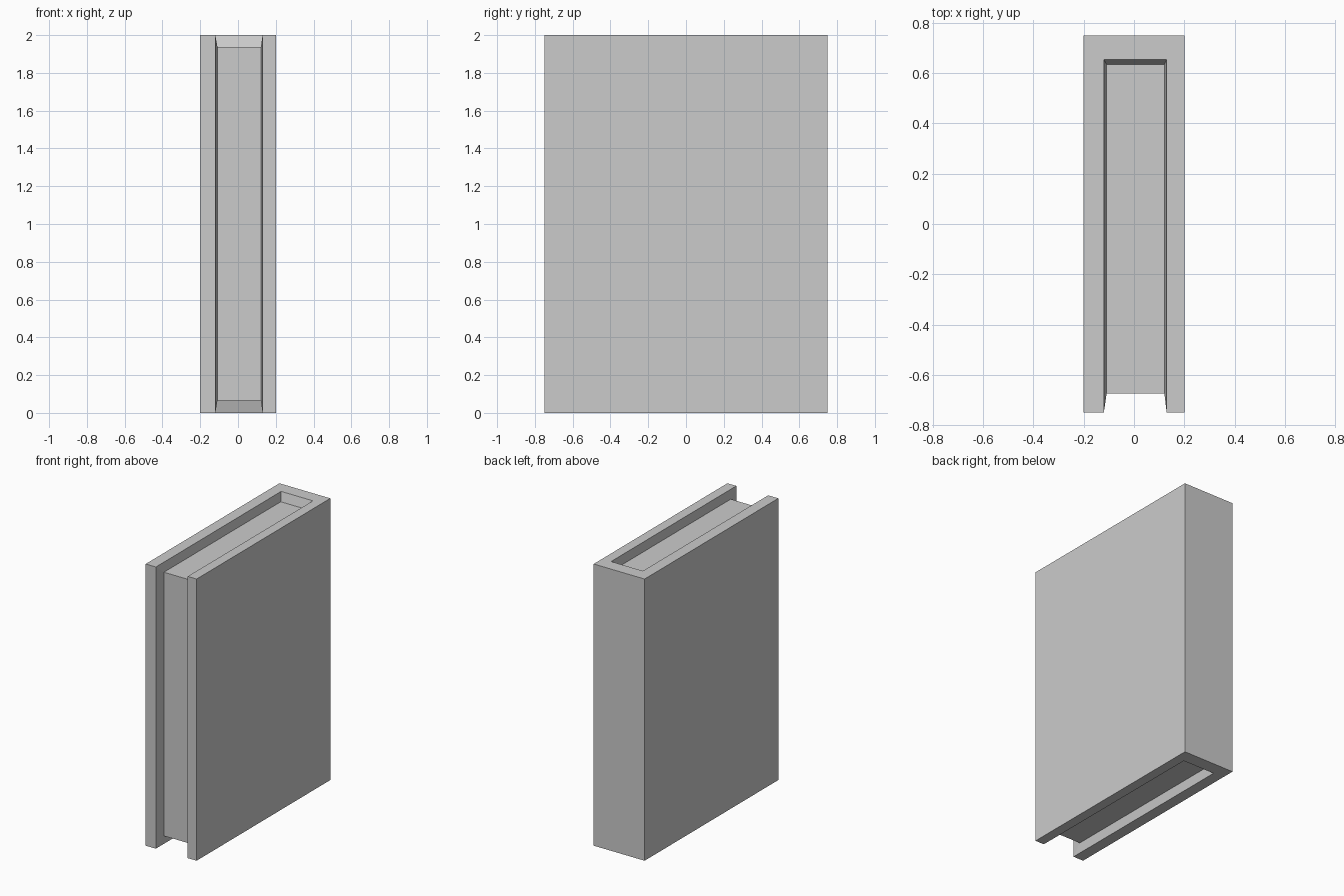
import bpy
import bmesh
from mathutils import Vector

cube = bpy.data.objects.get("Cube")
if cube:
    bpy.data.objects.remove(cube, do_unlink=True)

# Single plain grey
GREY = (0.6, 0.6, 0.6, 1.0)
grey = bpy.data.materials.new("plain grey")
grey.use_nodes = True
grey.diffuse_color = GREY
grey.node_tree.nodes["Principled BSDF"].inputs["Base Color"].default_value = GREY

SIZE = Vector((0.4, 1.5, 2.0))
RIM_LEFT, RIM_RIGHT, RIM_SPINE = 0.13, -0.12, 0.655

# Solid book
bm = bmesh.new()
bmesh.ops.create_cube(bm, size=1)
bmesh.ops.scale(bm, vec=SIZE, verts=bm.verts)
bmesh.ops.translate(bm, vec=(0, 0, SIZE.z / 2), verts=bm.verts)

# Cut lines between the cover boards, the spine and the pages
for point, normal in (((RIM_LEFT, 0, 0), (1, 0, 0)),
                      ((RIM_RIGHT, 0, 0), (1, 0, 0)),
                      ((0, RIM_SPINE, 0), (0, 1, 0))):
    bmesh.ops.bisect_plane(bm, geom=bm.verts[:] + bm.edges[:] + bm.faces[:],
                           plane_co=point, plane_no=normal)
bm.normal_update()

# Page strip running over the top, front and bottom
pages = []
for f in bm.faces:
    c = f.calc_center_median()
    if RIM_RIGHT < c.x < RIM_LEFT and c.y < RIM_SPINE and f.normal.y < 0.5:
        pages.append(f)

# Sink the pages into the covers, with slightly sloping walls
sunk = bmesh.ops.extrude_face_region(bm, geom=pages)["geom"]
old = [f for f in pages if f.is_valid]
if old:
    bmesh.ops.delete(bm, geom=old, context='FACES')
for v in (g for g in sunk if isinstance(g, bmesh.types.BMVert)):
    v.co.x = 0.121 if v.co.x > 0 else -0.109
    v.co.y = 0.635 if v.co.y > 0 else -0.675
    v.co.z = 1.937 if v.co.z > 1 else 0.065

# Merge the flat cover faces again
bmesh.ops.dissolve_limit(bm, angle_limit=0.005, verts=bm.verts[:], edges=bm.edges[:])
bmesh.ops.recalc_face_normals(bm, faces=bm.faces[:])

mesh = bpy.data.meshes.new("book")
bm.to_mesh(mesh)
bm.free()
mesh.materials.append(grey)
book = bpy.data.objects.new("book", mesh)
bpy.context.collection.objects.link(book)
